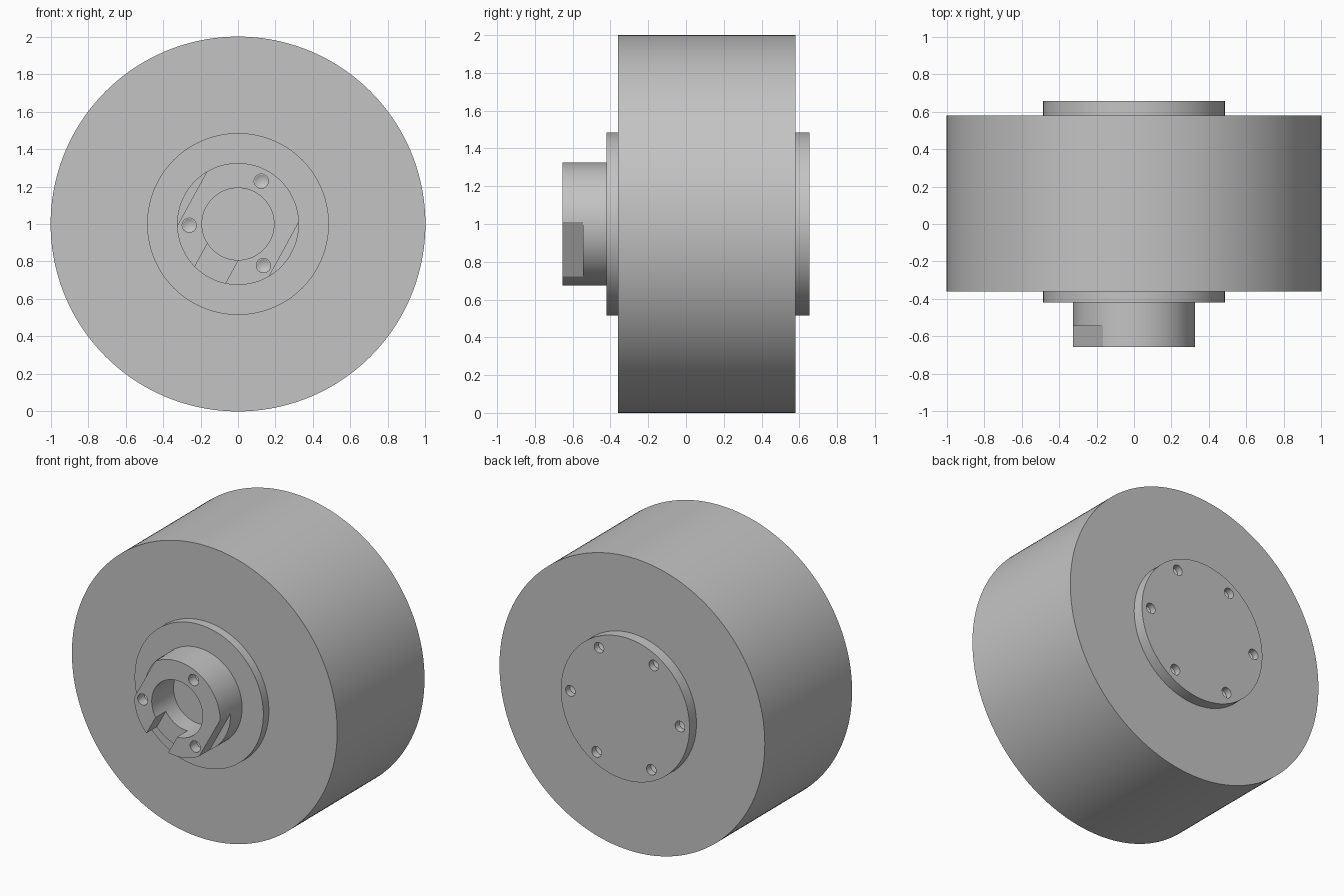
import bpy
from math import radians, cos, sin, pi
from mathutils import Matrix, Vector

cube = bpy.data.objects.get("Cube")
if cube:
    bpy.data.objects.remove(cube, do_unlink=True)

grey = bpy.data.materials.new("plain grey")
grey.use_nodes = True
grey.diffuse_color = (0.55, 0.55, 0.55, 1)
grey.node_tree.nodes["Principled BSDF"].inputs["Base Color"].default_value = grey.diffuse_color


def finish(name):
    obj = bpy.context.object
    obj.name = name
    obj.data.materials.append(grey)
    bpy.ops.object.transform_apply(location=True, rotation=True, scale=True)
    return obj


def disc(name, radius, y0, y1, x=0, z=1, sides=128):
    """Cylinder along y between y0 and y1."""
    bpy.ops.mesh.primitive_cylinder_add(vertices=sides, radius=radius, depth=y1 - y0,
                                        location=(x, (y0 + y1) / 2, z), rotation=(pi / 2, 0, 0))
    return finish(name)


def cone(name, radius, y, tip, x, z):
    """Cone with its base at y, pointing along y by tip."""
    bpy.ops.mesh.primitive_cone_add(vertices=32, radius1=radius, depth=abs(tip),
                                    location=(x, y + tip / 2, z),
                                    rotation=(pi / 2 if tip < 0 else -pi / 2, 0, 0))
    return finish(name)


def block(name, angle, dist, along, across, y0, y1):
    """Box whose centre lies at a distance from the axle in a given direction."""
    bpy.ops.mesh.primitive_cube_add(size=1)
    obj = bpy.context.object
    obj.scale = (along, y1 - y0, across)
    obj.rotation_euler = (0, -angle, 0)
    obj.location = (dist * cos(angle), (y0 + y1) / 2, 1 + dist * sin(angle))
    return finish(name)


def cut(target, cutter):
    mod = target.modifiers.new("cut", 'BOOLEAN')
    mod.operation = 'DIFFERENCE'
    mod.solver = 'EXACT'
    mod.object = cutter
    cutter.hide_render = True
    bpy.context.view_layer.objects.active = target
    bpy.ops.object.modifier_apply(modifier=mod.name)
    bpy.data.objects.remove(cutter, do_unlink=True)


def drill(target, face, inward, ring, count, radius, depth):
    """Ring of blind holes with pointed bottoms."""
    for i in range(count):
        a = TURN + 2 * pi * i / count
        x, z = ring * cos(a), 1 + ring * sin(a)
        start, end = face - 0.05 * inward, face + depth * inward
        cut(target, disc("hole_cutter", radius, min(start, end), max(start, end), x, z, 32))
        cut(target, cone("hole_tip_cutter", radius, end - 0.002 * inward, 0.02 * inward, x, z))


TURN = radians(61.5)      # shared turn of the hole patterns
FLAT = radians(-28.7)     # direction the hub flats face

# Roller body and flanges
roller_body = disc("roller_body", 1, -0.36, 0.58, sides=192)
front_flange = disc("front_flange", 0.485, -0.42, -0.36)
back_flange = disc("back_flange", 0.485, 0.58, 0.655)
drill(back_flange, 0.655, -1, 0.413, 6, 0.036, 0.045)

# Hub with bore, two wrench flats and a key slot
hub = disc("hub", 0.325, -0.655, -0.42)
cut(hub, disc("bore_cutter", 0.192, -0.75, -0.35))
for a in (FLAT, FLAT + pi):
    cut(hub, block("flat_cutter", a, 0.38, 0.2, 0.6, -0.75, -0.545))
cut(hub, block("slot_cutter", FLAT - pi / 2, 0.25, 0.3, 0.186, -0.75, -0.545))
drill(hub, -0.655, 1, 0.26, 3, 0.038, 0.07)

# Smooth round walls, crisp edges
bpy.ops.object.select_all(action='DESELECT')
for obj in (roller_body, front_flange, back_flange, hub):
    obj.select_set(True)
bpy.context.view_layer.objects.active = hub
bpy.ops.object.shade_smooth_by_angle(angle=radians(25))
